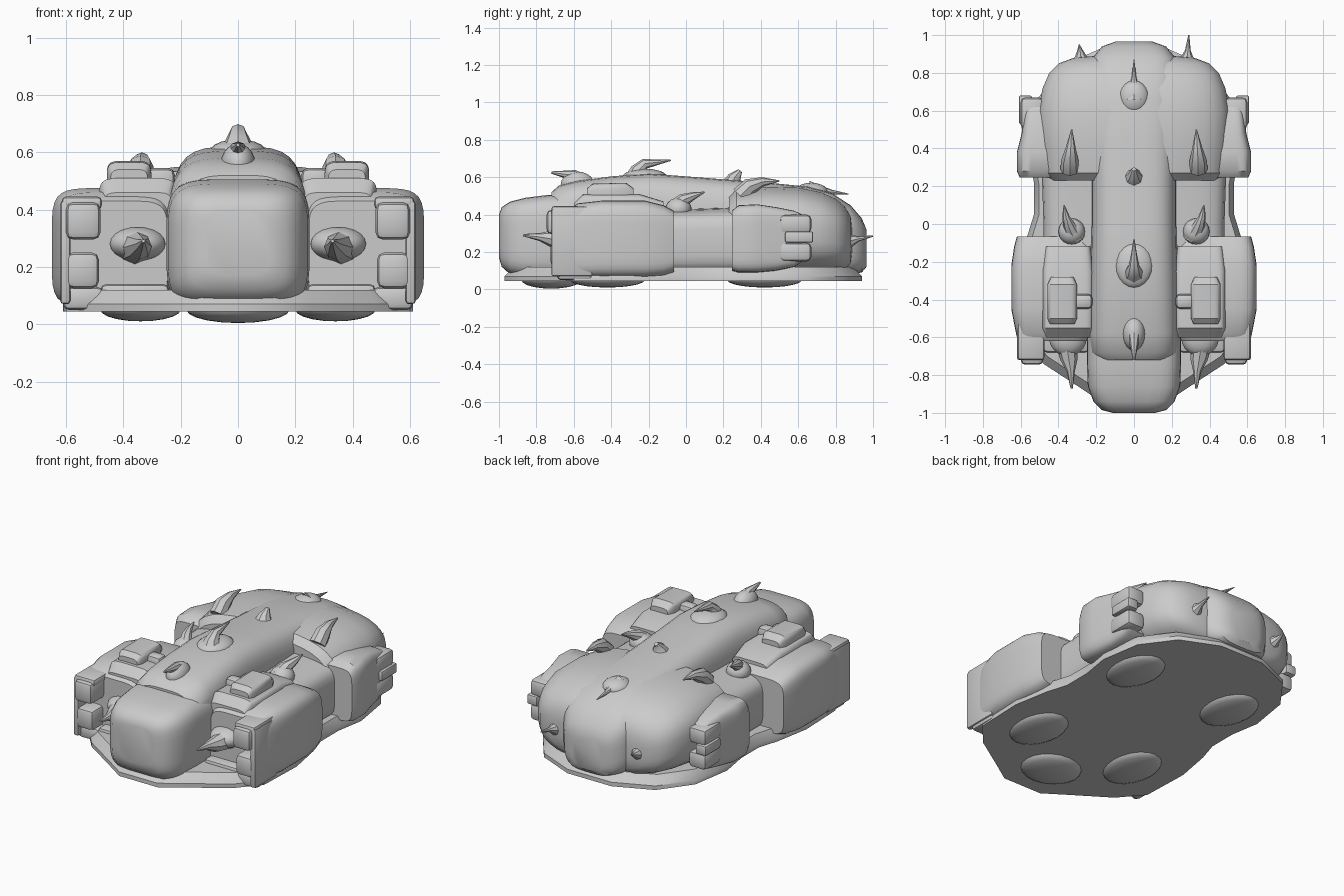
import bpy, bmesh, math
from mathutils import Vector

grey = bpy.data.materials.new("light grey")
grey.diffuse_color = (0.6, 0.6, 0.6, 1)


def finish(name, bm, mirror=False, angle=38):
    bmesh.ops.recalc_face_normals(bm, faces=bm.faces)
    me = bpy.data.meshes.new(name)
    bm.to_mesh(me)
    bm.free()
    me.materials.append(grey)
    me.shade_smooth()
    me.set_sharp_from_angle(angle=math.radians(angle))
    ob = bpy.data.objects.new(name, me)
    bpy.context.collection.objects.link(ob)
    if mirror:
        ob.modifiers.new("mirror", "MIRROR")
    return ob


def skin(bm, rings):
    """Join rings of points into a closed skin with capped ends."""
    vs = [[bm.verts.new(p) for p in r] for r in rings]
    n = len(vs[0])
    for a, b in zip(vs, vs[1:]):
        for i in range(n):
            bm.faces.new((a[i], a[(i + 1) % n], b[(i + 1) % n], b[i]))
    bm.faces.new(vs[0])
    bm.faces.new(vs[-1])


def power(v, e):
    return math.copysign(abs(v) ** e, v)


def loft(name, stations, n=4, xc=0, mirror=False, seg=32):
    """Rounded-box sections along y: (y, half width, bottom, top)."""
    bm = bmesh.new()
    rings = []
    for y, hw, zb, zt in stations:
        ring = []
        for i in range(seg):
            a = 2 * math.pi * (i + 0.5) / seg
            ring.append((xc + hw * power(math.cos(a), 2 / n), y,
                         (zb + zt) / 2 + (zt - zb) / 2 * power(math.sin(a), 2 / n)))
        rings.append(ring)
    skin(bm, rings)
    return finish(name, bm, mirror)


def block(name, x, y, z, bevel=0.025, mirror=True):
    """Bevelled box from its x, y and z ranges."""
    bm = bmesh.new()
    bmesh.ops.create_cube(bm, size=1)
    for v in bm.verts:
        v.co = Vector([(r[0] + r[1]) / 2 + c * (r[1] - r[0]) for r, c in zip((x, y, z), v.co)])
    bmesh.ops.bevel(bm, geom=bm.edges[:], offset=bevel, segments=2, affect='EDGES', profile=0.5)
    return finish(name, bm, mirror)


def mound(name, c, r, mirror=False):
    bm = bmesh.new()
    bmesh.ops.create_uvsphere(bm, u_segments=20, v_segments=10, radius=1)
    for v in bm.verts:
        v.co = Vector([c[i] + r[i] * v.co[i] for i in range(3)])
    return finish(name, bm, mirror)


def spike(name, path, mirror=False):
    """Tapered horn through points (x, y, z, radius)."""
    bm = bmesh.new()
    pts = [Vector(p[:3]) for p in path]
    rings = []
    for i, p in enumerate(path):
        d = (pts[min(i + 1, len(pts) - 1)] - pts[max(i - 1, 0)]).normalized()
        side = d.cross(Vector((1, 0, 0))).normalized()
        ring = [pts[i] + p[3] * (math.cos(k * math.pi / 4) * Vector((1, 0, 0))
                                 + math.sin(k * math.pi / 4) * side) for k in range(8)]
        rings.append(ring)
    skin(bm, rings)
    return finish(name, bm, mirror)


# Oval base skirt, flat underneath
outline = [(0.13, -0.97), (0.25, -0.89), (0.48, -0.74), (0.6, -0.6), (0.61, -0.3), (0.57, -0.08),
           (0.53, 0.05), (0.53, 0.22), (0.56, 0.4), (0.52, 0.65), (0.38, 0.84), (0.15, 0.94)]
loop = outline + [(-x, y) for x, y in reversed(outline)]
bm = bmesh.new()
skin(bm, [[(x * s, y * s, z) for x, y in loop] for s, z in ((1, 0.045), (1, 0.07), (0.95, 0.12))])
finish("base_skirt", bm)

# Shallow hover pads beneath
for label, y in (("front", -0.42), ("rear", 0.42)):
    mound(label + "_pad", (0.34, y, 0.05), (0.14, 0.2, 0.04), True)
mound("nose_pad", (0, -0.72, 0.05), (0.18, 0.16, 0.046))

# Bulbous nose
loft("nose", [(-1.0, 0.11, 0.17, 0.40), (-0.985, 0.17, 0.12, 0.44), (-0.94, 0.215, 0.08, 0.47),
              (-0.86, 0.245, 0.06, 0.49), (-0.74, 0.25, 0.05, 0.505), (-0.6, 0.25, 0.05, 0.51)], 4.5)

# Central spine and cabin
loft("spine", [(-0.72, 0.2, 0.1, 0.52), (-0.68, 0.235, 0.08, 0.555), (-0.58, 0.24, 0.08, 0.58),
               (-0.4, 0.235, 0.08, 0.605), (-0.2, 0.23, 0.08, 0.62), (0, 0.225, 0.08, 0.605),
               (0.25, 0.225, 0.08, 0.585), (0.45, 0.23, 0.08, 0.57), (0.65, 0.24, 0.08, 0.55),
               (0.78, 0.24, 0.08, 0.515), (0.88, 0.22, 0.08, 0.45), (0.94, 0.17, 0.09, 0.38),
               (0.965, 0.1, 0.12, 0.32)], 3.6)

# Lower waist between the fenders
loft("waist", [(-0.2, 0.48, 0.07, 0.43), (0.0, 0.48, 0.07, 0.43), (0.3, 0.49, 0.07, 0.44)], 5)

# Rounded tail shell
loft("tail_shell", [(0.23, 0.46, 0.07, 0.5), (0.27, 0.49, 0.07, 0.54), (0.42, 0.505, 0.07, 0.555),
                    (0.6, 0.51, 0.07, 0.55), (0.72, 0.485, 0.08, 0.525), (0.8, 0.45, 0.09, 0.49),
                    (0.85, 0.4, 0.1, 0.45), (0.88, 0.32, 0.13, 0.4), (0.89, 0.2, 0.18, 0.34)], 3)

# Front fenders with raised decks and pods
loft("front_fender", [(-0.62, 0.185, 0.07, 0.43), (-0.58, 0.195, 0.06, 0.46), (-0.45, 0.22, 0.06, 0.475),
                      (-0.22, 0.22, 0.06, 0.475), (-0.12, 0.205, 0.07, 0.45), (-0.065, 0.19, 0.09, 0.42)],
     5.5, 0.43, True)
loft("front_fender_deck", [(-0.6, 0.12, 0.3, 0.46), (-0.55, 0.135, 0.3, 0.51), (-0.25, 0.135, 0.3, 0.51),
                           (-0.12, 0.12, 0.3, 0.47)], 6, 0.35, True)
loft("deck_pod", [(-0.53, 0.065, 0.42, 0.54), (-0.5, 0.078, 0.42, 0.565), (-0.32, 0.078, 0.42, 0.57),
                  (-0.28, 0.06, 0.42, 0.54)], 5, 0.38, True)
block("deck_brace", (0.22, 0.32), (-0.45, -0.37), (0.45, 0.545))

# Nacelle frame holding stacked lamp blocks
block("nacelle_roof", (0.475, 0.615), (-0.72, -0.5), (0.40, 0.445), 0.015)
block("nacelle_wall", (0.585, 0.62), (-0.72, -0.5), (0.07, 0.43), 0.012)
block("nacelle_floor", (0.47, 0.61), (-0.69, -0.5), (0.05, 0.13), 0.02)
block("upper_lamp", (0.48, 0.6), (-0.745, -0.5), (0.295, 0.425))
block("lower_lamp", (0.485, 0.6), (-0.725, -0.5), (0.125, 0.25))
block("front_recess_ledge", (0.24, 0.48), (-0.68, -0.5), (0.05, 0.14), 0.02)

# Rear fenders and their exhaust stubs
loft("rear_fender", [(0.245, 0.11, 0.1, 0.42), (0.28, 0.125, 0.09, 0.45), (0.38, 0.125, 0.09, 0.455),
                     (0.48, 0.1, 0.1, 0.44), (0.58, 0.09, 0.12, 0.42), (0.62, 0.085, 0.15, 0.40)],
     5, 0.495, True)
for label, z in (("upper", 0.35), ("lower", 0.2)):
    block("rear_" + label + "_stub", (0.48, 0.6), (0.5, 0.67), (z - 0.05, z + 0.05))
block("rear_side_peg", (0.54, 0.61), (0.53, 0.68), (0.25, 0.31), 0.01)

# Spine horns on flared mounds
mound("front_spine_mound", (0, -0.58, 0.56), (0.06, 0.09, 0.07))
spike("front_spine_horn", [(0, -0.53, 0.55, 0.05), (0, -0.6, 0.61, 0.03), (0, -0.72, 0.625, 0.006)])
mound("crown_mound", (0, -0.22, 0.6), (0.1, 0.12, 0.045))
spike("crown_horn", [(0, -0.26, 0.58, 0.075), (0, -0.25, 0.64, 0.045), (0, -0.22, 0.672, 0.028),
                     (0, -0.15, 0.68, 0.014), (0, -0.08, 0.69, 0.003)])
spike("mid_horn", [(0, 0.25, 0.56, 0.06), (0, 0.26, 0.6, 0.035), (0, 0.29, 0.635, 0.012)])
mound("rear_spine_mound", (0, 0.67, 0.52), (0.08, 0.09, 0.05))
spike("rear_spine_horn", [(0, 0.66, 0.53, 0.05), (0, 0.72, 0.53, 0.025), (0, 0.78, 0.52, 0.012),
                          (0, 0.87, 0.51, 0.002)])

# Side horns on the tail shell and waist
spike("shell_horn", [(0.34, 0.29, 0.5, 0.05), (0.34, 0.34, 0.55, 0.045), (0.335, 0.41, 0.575, 0.025),
                     (0.33, 0.5, 0.58, 0.003)], True)
mound("waist_mound", (0.33, -0.04, 0.43), (0.07, 0.07, 0.06), True)
spike("waist_horn", [(0.31, -0.06, 0.43, 0.05), (0.34, -0.01, 0.48, 0.035), (0.36, 0.04, 0.5, 0.02),
                     (0.37, 0.1, 0.52, 0.003)], True)

# Front horns on the fender faces
mound("front_horn_base", (0.35, -0.6, 0.28), (0.1, 0.1, 0.06), True)
spike("front_horn", [(0.36, -0.62, 0.27, 0.06), (0.345, -0.72, 0.27, 0.045), (0.335, -0.78, 0.28, 0.022),
                     (0.33, -0.87, 0.29, 0.006)], True)

# Tail horns
for label, s, tip in (("right", 1, 1.0), ("left", -1, 0.95)):
    spike(label + "_tail_horn", [(0.28 * s, 0.82, 0.25, 0.07), (0.28 * s, 0.88, 0.26, 0.035),
                                 (0.285 * s, 0.92, 0.27, 0.015), (0.29 * s, tip, 0.285, 0.003)])
